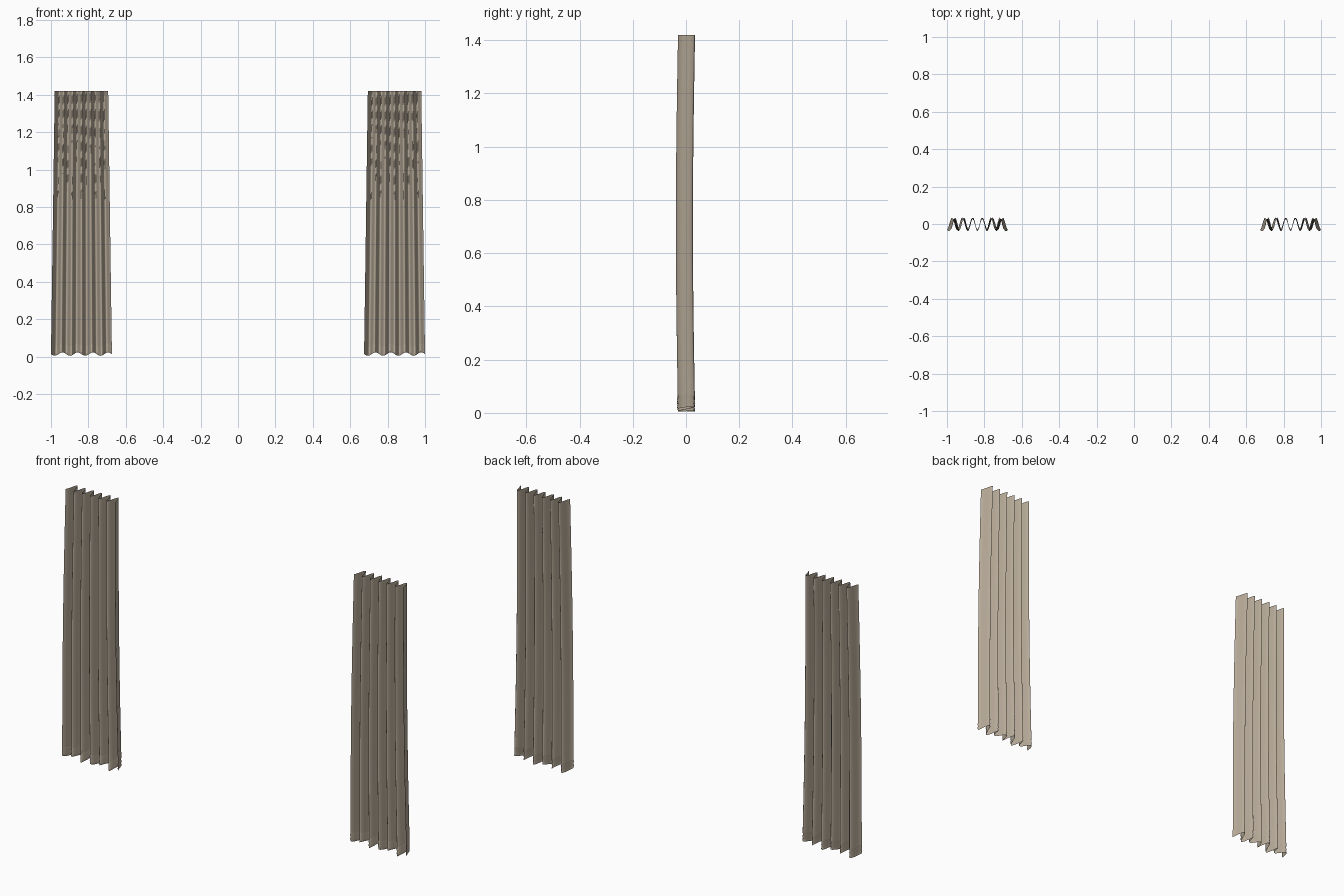
import bpy, bmesh, math

cube = bpy.data.objects.get("Cube")
if cube:
    bpy.data.objects.remove(cube)

HEIGHT = 1.42
PLEATS = 6
STEPS = 10          # columns per pleat
AMPLITUDE = 0.032


def make_material(name, colour):
    mat = bpy.data.materials.new(name)
    mat.use_nodes = True
    mat.diffuse_color = colour
    mat.node_tree.nodes["Principled BSDF"].inputs["Base Color"].default_value = colour
    return mat


linen = make_material("linen", (0.48, 0.41, 0.32, 1))

# Row heights: hem ridges first, then the long drop
HEM = [0.0, 0.015, 0.022, 0.037, 0.044]
ROWS = HEM + [0.05 + (HEIGHT - 0.05) * i / 16 for i in range(17)]


def curtain(name, centre):
    bm = bmesh.new()
    columns = PLEATS * STEPS
    grid = []
    for r, h in enumerate(ROWS):
        t = h / HEIGHT
        width = 0.326 + (0.286 - 0.326) * t
        sway = 0.002 - 0.008 * math.sin(math.pi * t)
        ridge = 0.003 if r in (1, 3) else 0
        row = []
        for c in range(columns + 1):
            u = c / columns
            wave = -math.cos(2 * math.pi * PLEATS * u)
            # scalloped lower edge fades out up the cloth
            scallop = (0.014 - 0.009 * math.sin(2 * math.pi * 4 * u)) * max(0, 1 - h / 0.4)
            row.append(bm.verts.new((centre + (u - 0.5) * width,
                                     AMPLITUDE * wave + sway - ridge, h + scallop)))
        grid.append(row)
    for low, high in zip(grid, grid[1:]):
        for c in range(columns):
            bm.faces.new((low[c], low[c + 1], high[c + 1], high[c]))
    mesh = bpy.data.meshes.new(name)
    bm.to_mesh(mesh)
    bm.free()
    mesh.materials.append(linen)
    obj = bpy.data.objects.new(name, mesh)
    bpy.context.collection.objects.link(obj)
    for poly in mesh.polygons:
        poly.use_smooth = True


curtain("right_curtain", -0.837)
curtain("left_curtain", 0.837)
